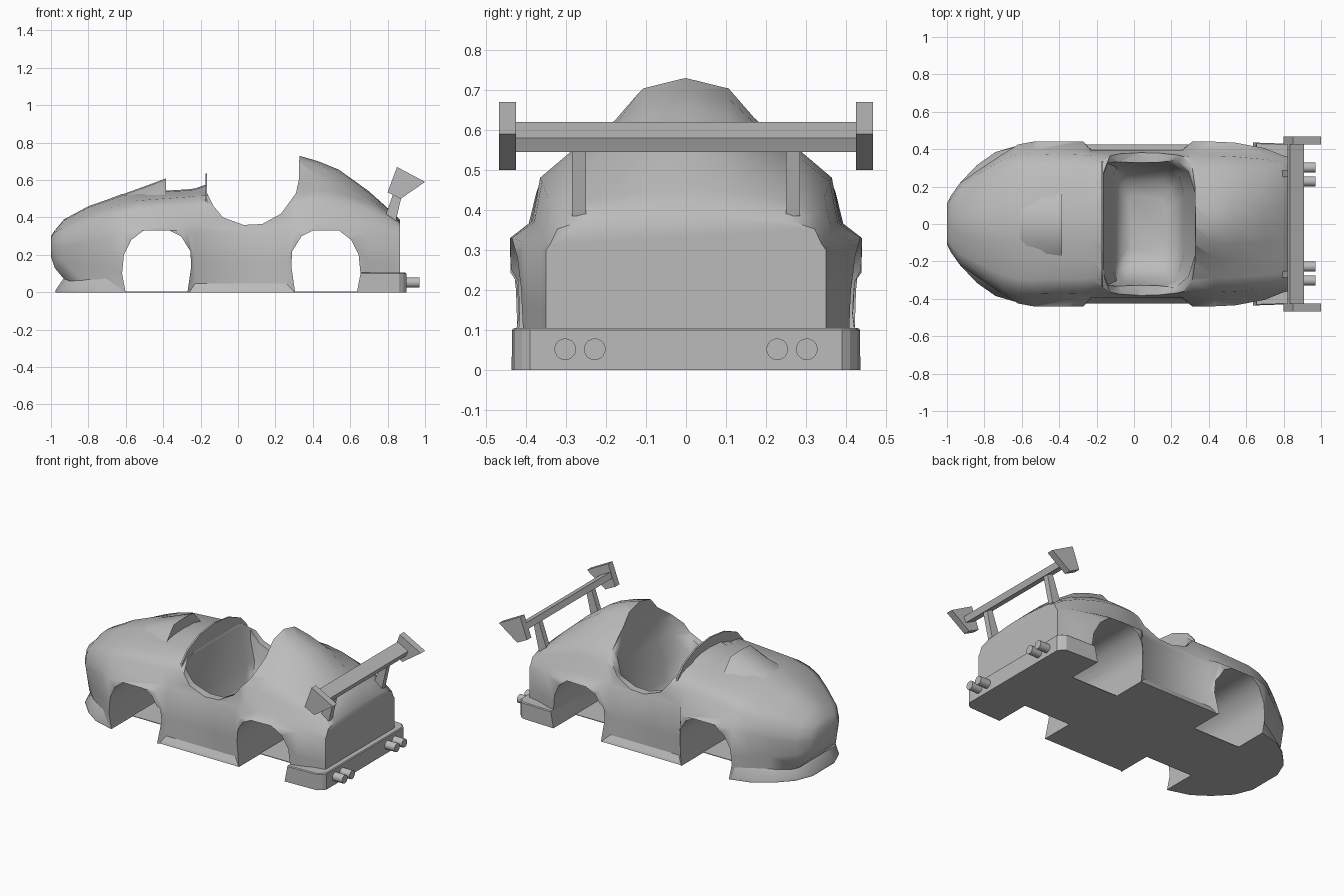
import bpy, bmesh, math

cube = bpy.data.objects.get("Cube")
if cube:
    bpy.data.objects.remove(cube, do_unlink=True)

grey = bpy.data.materials.new("body grey")
grey.use_nodes = True
tone = (0.5, 0.5, 0.5, 1)
grey.diffuse_color = tone
grey.node_tree.nodes["Principled BSDF"].inputs["Base Color"].default_value = tone


def loft(name, rings):
    """Closed solid through rings that share one point count."""
    bm = bmesh.new()
    loops = [[bm.verts.new(p) for p in ring] for ring in rings]
    for a, b in zip(loops, loops[1:]):
        for i in range(len(a)):
            j = (i + 1) % len(a)
            bm.faces.new((a[i], a[j], b[j], b[i]))
    bm.faces.new(loops[0])
    bm.faces.new(loops[-1])
    bmesh.ops.recalc_face_normals(bm, faces=bm.faces)
    mesh = bpy.data.meshes.new(name)
    bm.to_mesh(mesh)
    bm.free()
    obj = bpy.data.objects.new(name, mesh)
    bpy.context.collection.objects.link(obj)
    mesh.materials.append(grey)
    return obj


def prism(name, profile, y0, y1):
    """Side profile in x and z, extruded across the car."""
    return loft(name, [[(x, y, z) for x, z in profile] for y in (y0, y1)])


def plan_ring(half, z):
    """Half outline in x and y, mirrored across the centre line."""
    return [(x, y, z) for x, y in half] + [(x, -y, z) for x, y in reversed(half)]


def cut(obj, cutter):
    cutter.hide_render = True
    mod = obj.modifiers.new("cut", 'BOOLEAN')
    mod.operation = 'DIFFERENCE'
    mod.solver = 'EXACT'
    mod.object = cutter
    bpy.context.view_layer.objects.active = obj
    bpy.ops.object.modifier_apply(modifier=mod.name)
    bpy.data.objects.remove(cutter, do_unlink=True)


def smooth(obj, degrees):
    bpy.ops.object.select_all(action='DESELECT')
    obj.select_set(True)
    bpy.context.view_layer.objects.active = obj
    bpy.ops.object.shade_smooth_by_angle(angle=math.radians(degrees))


# Body shell: x, bottom z, bottom width, belt width, belt z, upper width, shoulder z, top z
stations = [
    (-1.0, .19, .08, .11, .25, .10, .29, .30),
    (-.98, .13, .12, .15, .25, .14, .32, .33),
    (-.93, .07, .18, .22, .25, .21, .35, .39),
    (-.80, .03, .29, .31, .27, .30, .41, .46),
    (-.70, 0, .36, .375, .30, .36, .445, .495),
    (-.62, 0, .42, .425, .32, .385, .47, .525),
    (-.54, 0, .435, .44, .33, .39, .49, .535),
    (-.27, 0, .435, .44, .33, .385, .51, .55),
    (-.23, 0, .40, .395, .32, .38, .515, .555),
    (.26, 0, .40, .395, .32, .375, .53, .73),
    (.31, 0, .43, .44, .33, .38, .545, .735),
    (.43, 0, .43, .44, .33, .38, .545, .70),
    (.54, 0, .43, .435, .33, .375, .53, .655),
    (.70, 0, .395, .405, .32, .36, .48, .54),
    (.80, 0, .36, .365, .31, .345, .425, .45),
    (.865, 0, .35, .35, .30, .335, .375, .39),
]
rings = []
for x, zb, wl, wb, zm, wu, zs, zt in stations:
    rise = zt - zs
    half = [(wl, zb), ((wl + wb) / 2, (zb + zm) / 2), (wb, zm),
            (wu + .004, zm + (zs - zm) * .2), (wu * .96, zs - (zs - zm) * .3),
            (wu * .76, zs), (wu * .47, zs + rise * .42), (wu * .28, zs + rise * .86)]
    rings.append([(x, y, z) for y, z in half] + [(x, 0, zt)]
                 + [(x, -y, z) for y, z in reversed(half)])
body = loft("body", rings)

# Wheel arches run right across the car
arch = [(-.162, -.02), (-.185, .1), (-.175, .2), (-.135, .28), (-.07, .33),
        (.07, .33), (.13, .3), (.18, .22), (.185, .14), (.162, -.02)]
front_arch = [(x - .435, z) for x, z in arch]
rear_arch = [(.47 - x, z) for x, z in arch]
for outline in (front_arch, rear_arch):
    cut(body, prism("arch_cutter", outline, -1, 1))

# Cockpit: dipped sides, then the tub, kept clear of the arches
dip = [(-.165, .9), (-.165, .53), (-.13, .46), (-.08, .4), (.03, .36), (.13, .365),
       (.23, .42), (.31, .53), (.325, .6), (.332, .9)]
cut(body, prism("dip_cutter", dip, -1, 1))
tub_top = [(-.16, .27), (-.14, .325), (-.08, .335), (.22, .34), (.29, .28), (.325, .17)]


def tub_ring(length, width, z):
    return plan_ring([(.06 + (x - .06) * length, y * width) for x, y in tub_top], z)


cut(body, loft("tub_cutter", [tub_ring(1, 1, .6), tub_ring(1, 1, .42),
                              tub_ring(.78, .94, .29), tub_ring(.74, .84, .18),
                              tub_ring(.62, .68, .12), tub_ring(.4, .45, .09)]))
smooth(body, 55)

# Floor strip between the wheels
prism("floor", [(-.7, 0), (.7, 0), (.7, .004), (-.7, .004)], -.21, .21)

# Flared front lip
lip_low = [(-.975, .11), (-.93, .22), (-.84, .315), (-.74, .385), (-.62, .42)]
lip_top = [(-.925, .09), (-.88, .2), (-.79, .285), (-.70, .355), (-.62, .415)]
front_lip = loft("front_lip", [plan_ring(lip_low, 0), plan_ring(lip_low, .012),
                               plan_ring(lip_top, .085)])
cut(front_lip, prism("arch_cutter", front_arch, -1, 1))
smooth(front_lip, 40)

# Side sills, flared at the foot
for side, name in ((1, "left"), (-1, "right")):
    loft(name + "_sill", [[(x, side * y, z) for y, z in
                           ((.37, 0), (.425, 0), (.42, .012), (.398, .048), (.37, .048))]
                          for x in (-.262, .297)])

# Bonnet scoop, stepping down towards the driver
scoop = loft("bonnet_scoop", [
    [(x, y, z) for y, z in ((-b, low), (-t, top), (0, top + .006), (t, top), (b, low))]
    for x, b, t, low, top in ((-.70, .16, .07, .46, .488), (-.50, .18, .09, .49, .560),
                              (-.385, .19, .10, .5, .603))])
smooth(scoop, 50)

# Windscreen rim
rim = [(.345, .45), (.33, .50), (.27, .565), (.15, .617), (0, .635)]
rim += [(-y, z) for y, z in reversed(rim[:-1])]
loft("windscreen", [[(x, y, z) for y, z in rim] for x in (-.175, -.165)])

# Rear bumper
bumper = [(.6, .437), (.86, .428), (.885, .41), (.9, .39)]
rear_bumper = loft("rear_bumper", [
    plan_ring(bumper, 0), plan_ring(bumper, .1),
    plan_ring([(x - .005, y - .005) for x, y in bumper], .105)])
cut(rear_bumper, prism("arch_cutter", rear_arch, -1, 1))

# Exhaust pipes
for i, y in enumerate((-.302, -.228, .228, .302)):
    bpy.ops.mesh.primitive_cylinder_add(vertices=20, radius=.027, depth=.1,
                                        location=(.92, y, .052),
                                        rotation=(0, math.pi / 2, 0))
    pipe = bpy.context.object
    pipe.name = f"exhaust_{i + 1}"
    pipe.data.materials.append(grey)
    smooth(pipe, 40)

# Rear wing, end plates and posts
prism("wing", [(.82, .585), (.835, .62), (.91, .58), (.895, .545)], -.43, .43)
plate = [(.85, .67), (1.0, .59), (.87, .50), (.80, .535)]
post = [(.78, .385), (.845, .385), (.885, .56), (.845, .57)]
for side, name in ((1, "left"), (-1, "right")):
    prism(name + "_end_plate", plate, side * .425, side * .468)
    prism(name + "_wing_post", post, side * .25, side * .285)
